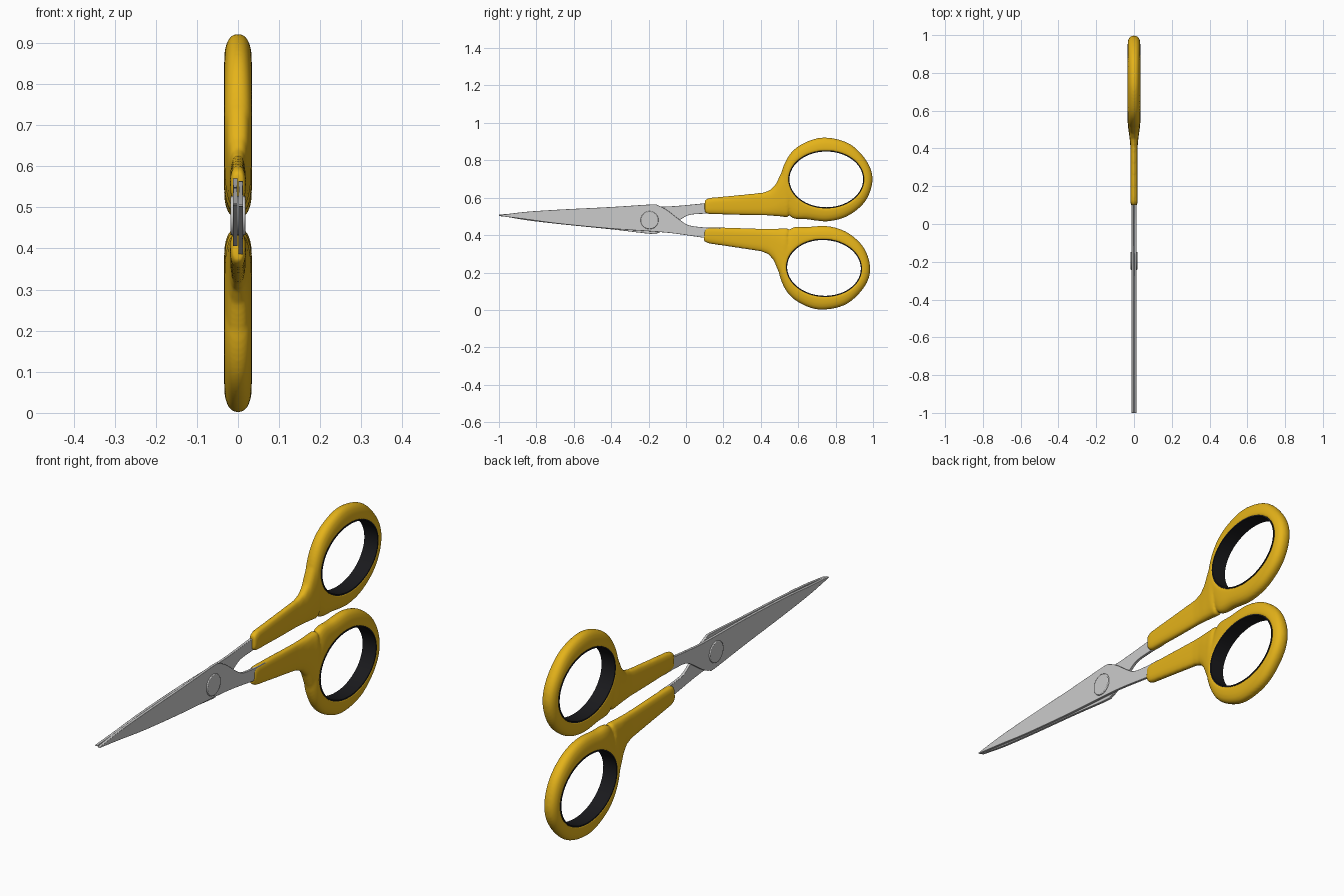
import bpy, bmesh, math
from mathutils import Matrix, Vector

if "Cube" in bpy.data.objects:
    bpy.data.objects.remove(bpy.data.objects["Cube"])

HOLE = (0.75, 0.698, 0.20, 0.152)      # finger hole: centre y, z and radii
SLOPE = -0.0257                        # tilt of the mirror axis between the halves

# half-turn about the long axis makes the second half of the scissors
pivot = Vector((0, 0, 0.4805))
flip = (Matrix.Translation(pivot) @ Matrix.Rotation(math.pi, 4, Vector((0, 1, SLOPE)).normalized())
        @ Matrix.Translation(-pivot))


def material(name, color):
    m = bpy.data.materials.new(name)
    m.diffuse_color = color
    m.use_nodes = True
    m.node_tree.nodes["Principled BSDF"].inputs["Base Color"].default_value = m.diffuse_color
    return m


yellow = material("yellow_plastic", (0.78, 0.45, 0.01, 1))
black = material("black_plastic", (0.01, 0.01, 0.012, 1))


def spline(pts, closed, steps=6):
    """Smooth 2D curve through the given points."""
    n, out = len(pts), []
    for i in range(n if closed else n - 1):
        ids = [i - 1, i, i + 1, i + 2]
        p = [Vector(pts[k % n] if closed else pts[min(max(k, 0), n - 1)]) for k in ids]
        for s in range(steps):
            t = s / steps
            out.append(0.5 * (2 * p[1] + (p[2] - p[0]) * t
                              + (2 * p[0] - 5 * p[1] + 4 * p[2] - p[3]) * t * t
                              + (3 * p[1] - p[0] - 3 * p[2] + p[3]) * t ** 3))
    return out


def spow(v, n):
    return math.copysign(abs(v) ** (2 / n), v)


def loft(bm, sections, closed):
    """Skin a list of equal closed sections; cap the ends if open."""
    rows = [[bm.verts.new(p) for p in s] for s in sections]
    n = len(rows[0])
    for i in range(len(rows) if closed else len(rows) - 1):
        a, b = rows[i], rows[(i + 1) % len(rows)]
        for j in range(n):
            bm.faces.new((a[j], a[(j + 1) % n], b[(j + 1) % n], b[j]))
    if not closed:
        bm.faces.new(rows[0])
        bm.faces.new(rows[-1][::-1])


def finish(bm, name, matrix, mat=None, smooth=True):
    bmesh.ops.transform(bm, matrix=matrix, verts=bm.verts)
    bmesh.ops.recalc_face_normals(bm, faces=bm.faces)
    me = bpy.data.meshes.new(name)
    bm.to_mesh(me)
    bm.free()
    ob = bpy.data.objects.new(name, me)
    bpy.context.collection.objects.link(ob)
    if mat:
        me.materials.append(mat)
    if smooth:
        bpy.ops.object.select_all(action='DESELECT')
        ob.select_set(True)
        bpy.context.view_layer.objects.active = ob
        bpy.ops.object.shade_smooth_by_angle(angle=math.radians(35))
    return ob


# blade outline (y, z), from the tip along the cutting edge, shank and back
BLADE = [(-1, 0.506), (-0.86, 0.481), (-0.675, 0.459), (-0.4, 0.431), (-0.19, 0.407),
         (-0.15, 0.411), (-0.10, 0.435), (-0.03, 0.483), (0.02, 0.508), (0.1, 0.515),
         (0.2, 0.52), (0.2, 0.578), (0.1, 0.570), (-0.05, 0.556), (-0.165, 0.551),
         (-0.4, 0.547), (-0.675, 0.535), (-0.86, 0.52), (-1, 0.510)]
# outer edge of the finger ring (y, z)
RING = [(0.507, 0.72), (0.555, 0.832), (0.636, 0.895), (0.745, 0.922), (0.877, 0.887),
        (0.970, 0.79), (0.997, 0.69), (0.958, 0.58), (0.866, 0.503), (0.76, 0.474),
        (0.65, 0.484), (0.56, 0.498), (0.515, 0.60)]
# grip stations: y, low z, high z, half thickness
GRIP = [(0.10, 0.525, 0.583, 0.014), (0.106, 0.517, 0.591, 0.017), (0.125, 0.512, 0.599, 0.019),
        (0.29, 0.508, 0.615, 0.019), (0.41, 0.506, 0.627, 0.019), (0.45, 0.504, 0.641, 0.022),
        (0.48, 0.502, 0.672, 0.026), (0.51, 0.499, 0.735, 0.030), (0.53, 0.497, 0.765, 0.033),
        (0.545, 0.495, 0.775, 0.033)]


def build_half(prefix, matrix):
    cy, cz, ry, rz = HOLE

    # steel blade with its shank
    bm = bmesh.new()
    outline = spline(BLADE, False) + [Vector(BLADE[-1])]
    loft(bm, [[(x, p.x, p.y) for p in outline] for x in (-0.0125, -0.0008)], False)
    blade = finish(bm, prefix + "_blade", matrix)
    bev = blade.modifiers.new("soft_edges", 'BEVEL')
    bev.width, bev.segments, bev.limit_method = 0.0015, 2, 'ANGLE'
    bev.angle_limit = math.radians(50)

    # yellow handle: D-section ring plus grip, blended into one surface
    bm = bmesh.new()
    sections = []
    for p in spline(RING, True, 8):
        a = math.atan2((p.y - cz) / rz, (p.x - cy) / ry)
        h = Vector((cy + ry * math.cos(a), cz + rz * math.sin(a)))
        sec = []
        for k in range(17):
            t = math.pi * k / 16
            q = h.lerp(p, abs(math.sin(t)) ** (2 / 2.4) if 0 < k < 16 else 0)
            sec.append((0.034 * spow(math.cos(t), 2.4), q.x, q.y))
        sections.append(sec)
    loft(bm, sections, True)
    sections = []
    for y, lo, hi, w in GRIP:
        sections.append([(w * spow(math.cos(t), 2.8), y,
                          (lo + hi) / 2 + (hi - lo) / 2 * spow(math.sin(t), 2.8))
                         for t in (math.tau * k / 28 for k in range(28))])
    loft(bm, sections, False)
    handle = finish(bm, prefix + "_handle", matrix, yellow, False)
    rem = handle.modifiers.new("blend", 'REMESH')
    rem.mode, rem.voxel_size, rem.use_smooth_shade = 'VOXEL', 0.006, True
    smo = handle.modifiers.new("soften", 'SMOOTH')
    smo.factor, smo.iterations = 0.5, 6

    # black lining of the finger hole
    bm = bmesh.new()
    sections = []
    for k in range(64):
        a = math.tau * k / 64
        sections.append([(x, cy + (ry + d) * math.cos(a), cz + (rz + d) * math.sin(a))
                         for x, d in ((-0.0335, -0.003), (0.0335, -0.003),
                                      (0.0335, 0.003), (-0.0335, 0.003))])
    loft(bm, sections, True)
    finish(bm, prefix + "_finger_hole_lining", matrix, black)


build_half("upper", Matrix())
build_half("lower", flip)

# pivot screw through both blades
bm = bmesh.new()
bmesh.ops.create_cone(bm, cap_ends=True, segments=40, radius1=0.048, radius2=0.048, depth=0.036)
screw = finish(bm, "pivot_screw", Matrix.Translation((0, -0.195, 0.48))
               @ Matrix.Rotation(math.pi / 2, 4, 'Y'))
bev = screw.modifiers.new("soft_edges", 'BEVEL')
bev.width, bev.segments, bev.limit_method = 0.003, 2, 'ANGLE'
